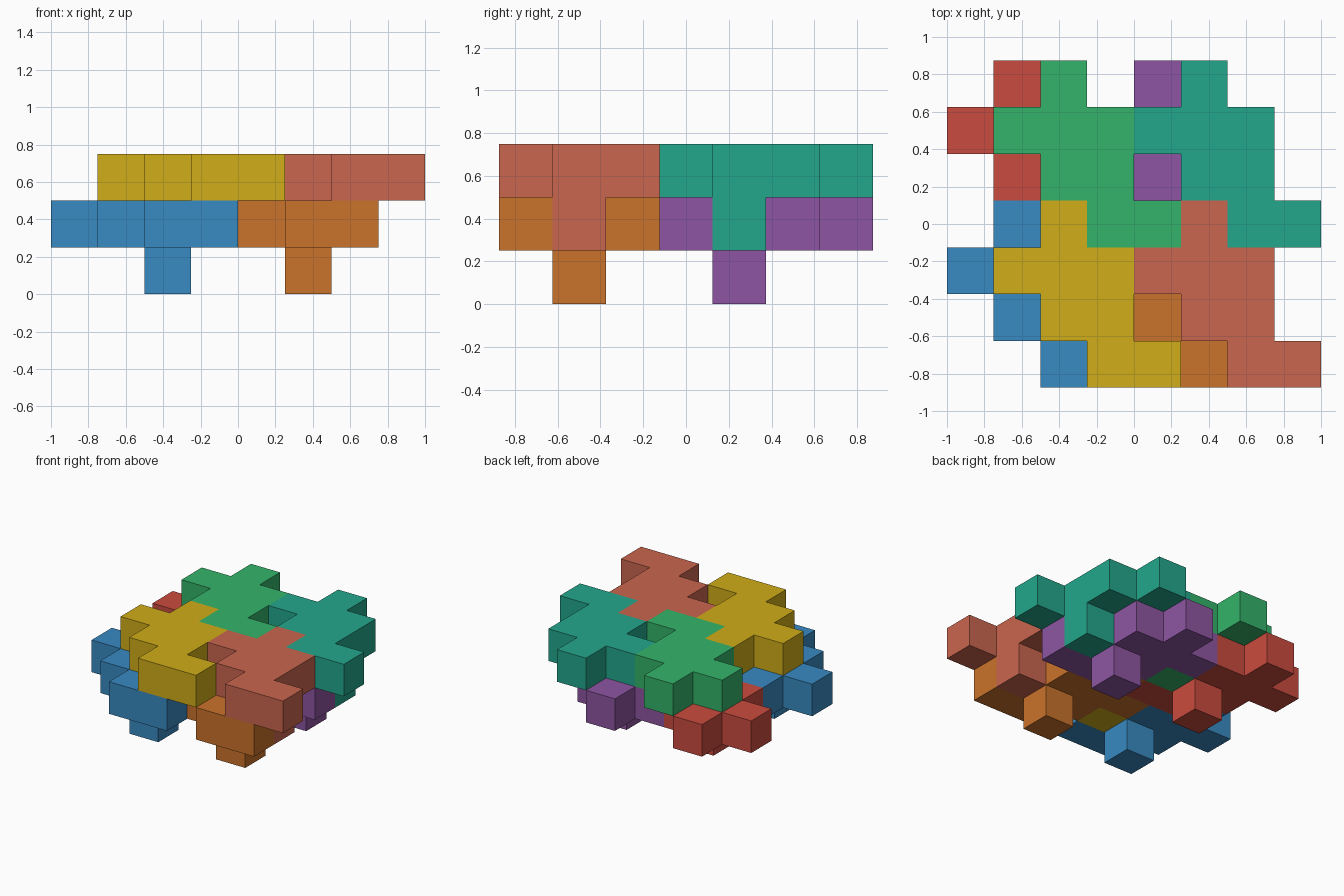
import bpy, bmesh
from mathutils import Vector

if "Cube" in bpy.data.objects:
    bpy.data.objects.remove(bpy.data.objects["Cube"])

S = 0.25                       # cube size
ORIGIN = Vector((-1.0, -0.875, 0.0))

# One tile: eight cubes in a layer, plus a peg cube underneath
TILE = [(2, 3, 1), (1, 2, 1), (2, 2, 1), (3, 2, 1),
        (2, 1, 1), (3, 1, 1), (3, 0, 1), (4, 0, 1), (3, 1, 0)]

# Outer side directions of a cube with their two in-plane axes
AXES = [Vector((1, 0, 0)), Vector((0, 1, 0)), Vector((0, 0, 1))]


def linear(rgb):
    return [((c / 255 + 0.055) / 1.055) ** 2.4 for c in rgb] + [1.0]


def make_tile(name, offset, rgb):
    cells = {tuple(a + b for a, b in zip(c, offset)) for c in TILE}
    bm = bmesh.new()
    for cell in cells:
        mid = Vector(cell) + Vector((0.5, 0.5, 0.5))
        for i in range(3):
            u, v = AXES[(i + 1) % 3] / 2, AXES[(i + 2) % 3] / 2
            for sign in (1, -1):
                n = AXES[i] * sign
                if tuple(int(a + b) for a, b in zip(cell, n)) in cells:
                    continue
                c = mid + n / 2
                ring = [c - u - v, c + u - v, c + u + v, c - u + v]
                bm.faces.new([bm.verts.new(ORIGIN + p * S) for p in ring[::sign]])
    # Weld the cubes and merge flat areas into single faces
    bmesh.ops.remove_doubles(bm, verts=bm.verts, dist=0.001)
    bmesh.ops.dissolve_limit(bm, angle_limit=0.01, verts=bm.verts, edges=bm.edges)
    mesh = bpy.data.meshes.new(name)
    bm.to_mesh(mesh)
    bm.free()
    mat = bpy.data.materials.new(name + "_colour")
    mat.diffuse_color = linear(rgb)
    mat.use_nodes = True
    mat.node_tree.nodes["Principled BSDF"].inputs["Base Color"].default_value = mat.diffuse_color
    mesh.materials.append(mat)
    bpy.context.collection.objects.link(bpy.data.objects.new(name, mesh))


# Lower layer
make_tile("lower_front_left_tile", (-1, 0, 0), (56, 138, 194))
make_tile("lower_front_right_tile", (2, 0, 0), (202, 114, 42))
make_tile("lower_back_left_tile", (-1, 3, 0), (202, 75, 62))
make_tile("lower_back_right_tile", (2, 3, 0), (142, 85, 162))

# Upper layer, pegs dropping into the gaps of the lower one
make_tile("upper_front_left_tile", (0, 0, 1), (208, 173, 24))
make_tile("upper_front_right_tile", (3, 0, 1), (202, 102, 78))
make_tile("upper_back_left_tile", (0, 3, 1), (52, 180, 106))
make_tile("upper_back_right_tile", (3, 3, 1), (35, 167, 140))
